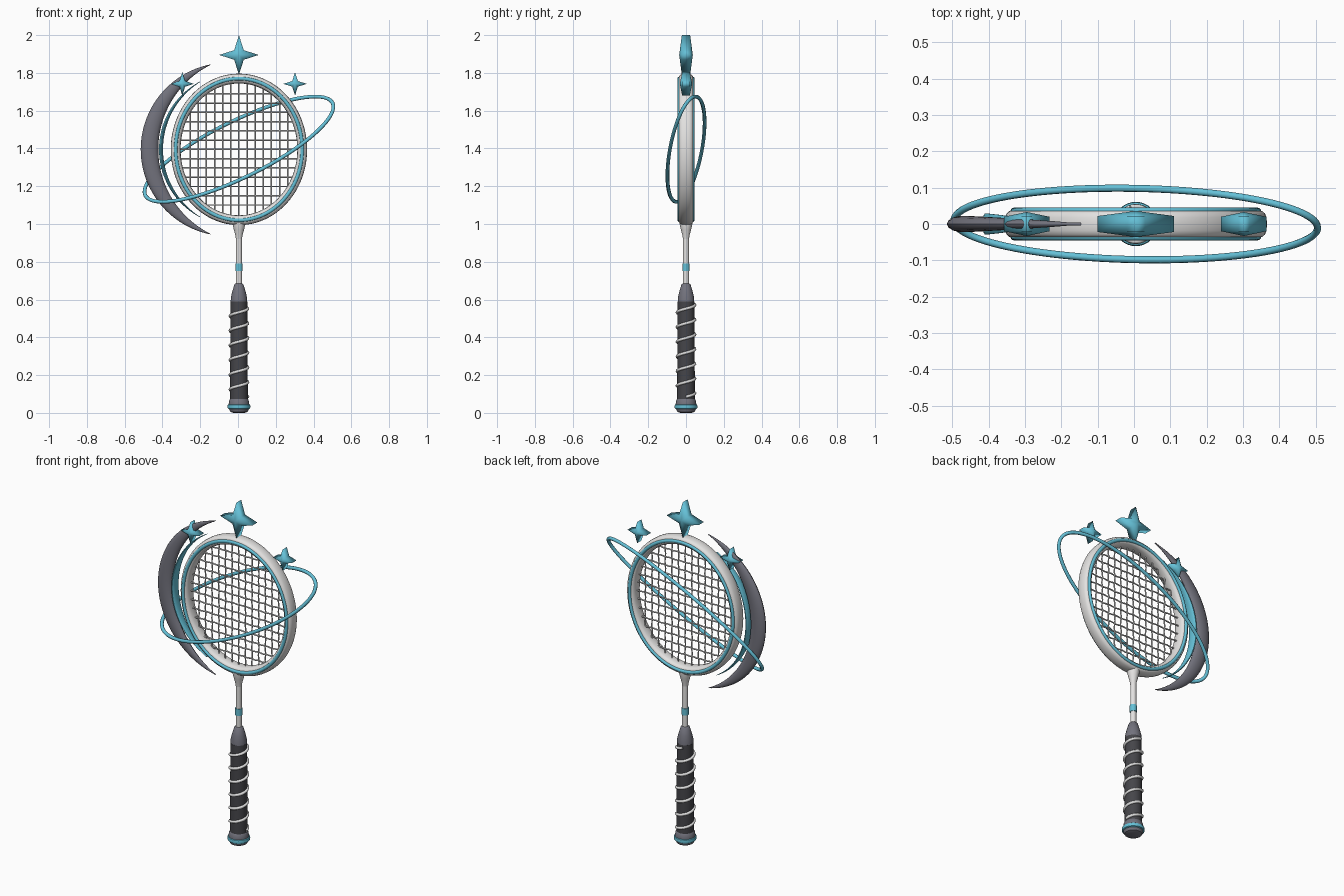
import bpy, math
from math import sin, cos, pi, sqrt, radians
from mathutils import Vector

if "Cube" in bpy.data.objects:
    bpy.data.objects.remove(bpy.data.objects["Cube"])


def material(name, rgb):
    m = bpy.data.materials.new(name)
    m.use_nodes = True
    m.diffuse_color = (*rgb, 1)
    m.node_tree.nodes["Principled BSDF"].inputs["Base Color"].default_value = (*rgb, 1)
    return m


TEAL = material("sky teal", (0.13, 0.53, 0.68))
WHITE = material("frame white", (0.77, 0.76, 0.75))
GREY = material("slate grey", (0.17, 0.17, 0.205))
DARK = material("grip charcoal", (0.06, 0.06, 0.068))
STRING = material("string white", (0.76, 0.76, 0.76))
AXIS = 0.005                          # x of the shaft
CZ, RX, RZ = 1.395, 0.335, 0.375      # head centre and mid-frame radii


def place(name, data, mat):
    data.materials.append(mat)
    ob = bpy.data.objects.new(name, data)
    ob.location.x = AXIS
    bpy.context.scene.collection.objects.link(ob)


def mesh_object(name, verts, faces, mat, angle=40):
    me = bpy.data.meshes.new(name)
    me.from_pydata(verts, [], faces)
    me.polygons.foreach_set("use_smooth", [True] * len(faces))
    me.set_sharp_from_angle(angle=radians(angle))
    place(name, me, mat)


def loft(name, rings, mat, loop=False):
    """Skin a list of equal-sized point rings, capped unless looped."""
    n, m = len(rings), len(rings[0])
    faces = []
    for i in range(n if loop else n - 1):
        a, b = i * m, (i + 1) % n * m
        faces += [(a + j, a + (j + 1) % m, b + (j + 1) % m, b + j) for j in range(m)]
    if not loop:
        faces += [tuple(range(m))[::-1], tuple(range((n - 1) * m, n * m))]
    mesh_object(name, [p for r in rings for p in r], faces, mat)


def lathe(name, profile, mat, sides=32):
    """Turn (radius, height) pairs about the z axis."""
    turn = [2 * pi * j / sides for j in range(sides)]
    loft(name, [[(r * cos(a), r * sin(a), z) for a in turn] for r, z in profile], mat)


def oval_ring(name, half_width, half_depth, y, mat, power=1.0):
    """Oval hoop around the head with a rounded section."""
    def soft(v):
        return math.copysign(abs(v) ** power, v)
    rings = []
    for i in range(96):
        t = 2 * pi * i / 96
        ring = []
        for j in range(16):
            a = 2 * pi * j / 16
            d = half_width * soft(cos(a))
            ring.append(((RX + d) * cos(t), y - half_depth * soft(sin(a)), CZ + (RZ + d) * sin(t)))
        rings.append(ring)
    loft(name, rings, mat, True)


def wire(name, paths, radius, mat, cyclic=False, res=2):
    """Round wires along one or more point paths."""
    cu = bpy.data.curves.new(name, 'CURVE')
    cu.dimensions = '3D'
    cu.bevel_depth, cu.bevel_resolution = radius, res
    cu.use_fill_caps = True
    for pts in paths:
        sp = cu.splines.new('POLY')
        sp.points.add(len(pts) - 1)
        for p, co in zip(sp.points, pts):
            p.co = (*co, 1)
        sp.use_cyclic_u = cyclic
        sp.use_smooth = True
    place(name, cu, mat)


def crescent(name, outer, inner, depth, mat, steps=64):
    """Moon shape: outer and inner map 0..1 to (x, z), with a tapering oval section."""
    rings = []
    for i in range(steps + 1):
        s = i / steps
        o, n = Vector(outer(s)), Vector(inner(s))
        mid, half = (o + n) / 2, (o - n) / 2
        d = depth * max(0.1, sin(pi * s)) ** 0.7
        ring = []
        for j in range(14):
            a = 2 * pi * j / 14
            p = mid + half * cos(a)
            ring.append((p.x, d * sin(a), p.y))
        rings.append(ring)
    loft(name, rings, mat)


def arc(tip_x, tip_h, left_x):
    """Circular arc through two tips, bulging to left_x."""
    sag = tip_x - left_x
    r = (tip_h ** 2 + sag ** 2) / (2 * sag)
    cx = left_x + r
    span = math.atan2(tip_h, cx - tip_x)

    def at(s):
        a = pi - span + 2 * span * s
        return (cx + r * cos(a), CZ + r * sin(a))
    return at


def star(name, x, z, size, rim, bulge):
    """Soft-shaded four-pointed star with a thick rim and raised centres."""
    pts = []
    for i in range(8):
        r = size if i % 2 == 0 else size * 0.34
        pts.append((x + r * sin(i * pi / 4), z + r * cos(i * pi / 4)))
    verts = [(px, y, pz) for y in (-rim, rim) for px, pz in pts]
    verts += [(x, -bulge, z), (x, bulge, z)]
    faces = []
    for i in range(8):
        k = (i + 1) % 8
        faces += [(16, i, k), (17, k + 8, i + 8), (i, i + 8, k + 8, k)]
    mesh_object(name, verts, faces, TEAL, 180)


# Head frame with a coloured hoop on each face
oval_ring("head_frame", 0.026, 0.038, 0, WHITE, 0.75)
for side, y in (("front", -0.036), ("back", 0.036)):
    oval_ring(side + "_trim_hoop", 0.0095, 0.009, y, TEAL)


# Woven string bed
def string(offset, span, index, upright):
    other = RZ if upright else RX
    reach = other * sqrt(1 - (offset / span) ** 2)
    n = 16
    pts = []
    for i in range(n + 1):
        u = reach * (2 * i / n - 1)
        y = 0.003 * (-1) ** (i + index)
        pts.append((offset, y, CZ + u) if upright else (u, -y, CZ + offset))
    return pts


wire("main_strings", [string(i * 0.043, RX, i, True) for i in range(-6, 7)], 0.004, STRING, res=1)
wire("cross_strings", [string(i * 0.049, RZ, i, False) for i in range(-6, 7)], 0.004, STRING, res=1)

# Throat, shaft and band
lathe("throat", [(0.016, 0.92), (0.019, 0.94), (0.027, 0.97), (0.034, 1.0), (0.034, 1.015)], WHITE)
lathe("shaft", [(0.016, 0.66), (0.016, 0.95)], WHITE)
lathe("shaft_band", [(0.019, 0.752), (0.019, 0.792)], TEAL)

# Handle
lathe("handle_cone", [(0.044, 0.58), (0.043, 0.61), (0.036, 0.64), (0.024, 0.68), (0.018, 0.685)], GREY)
lathe("grip", [(0.047, 0.06), (0.046, 0.3), (0.044, 0.59)], DARK)
lathe("butt_cap", [(0.03, 0), (0.046, 0.006), (0.053, 0.02), (0.055, 0.045), (0.051, 0.068), (0.046, 0.075)], GREY)
lathe("butt_ring", [(0.052, 0.02), (0.059, 0.024), (0.061, 0.033), (0.059, 0.042), (0.053, 0.046)], TEAL)
turns, steps = 6.3, 200
wire("grip_wrap", [[(0.047 * cos(2 * pi * turns * i / steps), 0.047 * sin(2 * pi * turns * i / steps),
                     0.085 + 0.49 * i / steps) for i in range(steps + 1)]], 0.008, STRING)

# Moon and its inner rim
crescent("moon", arc(-0.15, 0.45, -0.52), arc(-0.155, 0.445, -0.427), 0.023, GREY)
crescent("moon_inner_rim", arc(-0.205, 0.36, -0.423), arc(-0.205, 0.357, -0.402), 0.03, TEAL)

# Tilted orbit ring
orbit = [2 * pi * i / 96 for i in range(96)]
wire("orbit_ring", [[(0.5 * cos(t), 0.098 * sin(t) - 0.01 * cos(t),
                      1.396 + 0.225 * cos(t) + 0.164 * sin(t)) for t in orbit]], 0.01, TEAL, True)

# Stars
star("top_star", 0, 1.895, 0.105, 0.022, 0.036)
for side, x in (("left", 0.297), ("right", -0.3)):
    star(side + "_star", x, 1.742, 0.062, 0.02, 0.033)
